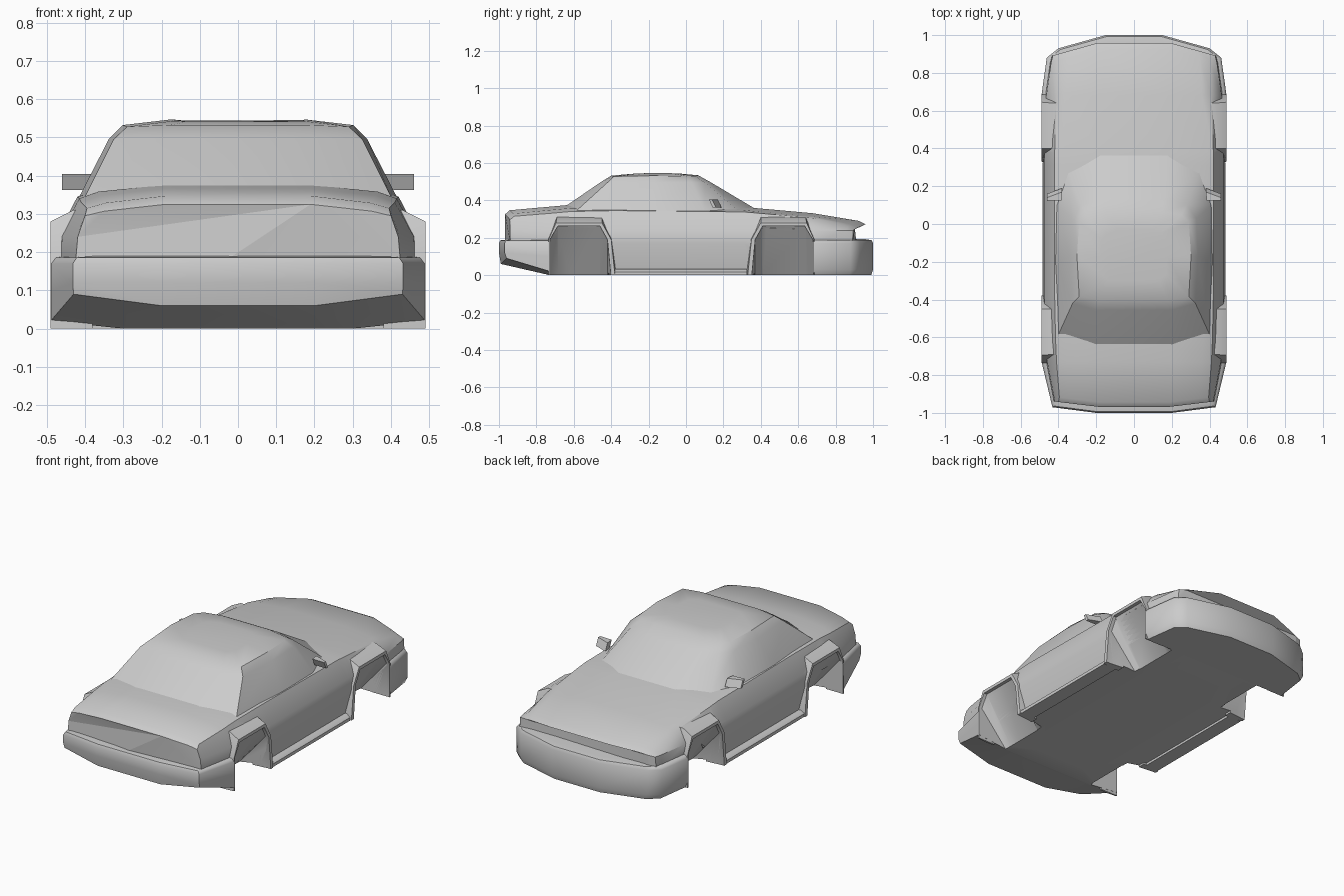
import bpy, bmesh
from math import radians

if "Cube" in bpy.data.objects:
    bpy.data.objects.remove(bpy.data.objects["Cube"])


def loft(name, rings, angle=40):
    """Skin equal-length closed rings, cap both ends, shade smooth by angle."""
    n = len(rings[0])
    bm = bmesh.new()
    vs = [[bm.verts.new(p) for p in r] for r in rings]
    for a, b in zip(vs, vs[1:]):
        for i in range(n):
            j = (i + 1) % n
            bm.faces.new((a[i], a[j], b[j], b[i]))
    bm.faces.new(vs[0])
    bm.faces.new(vs[-1])
    bmesh.ops.recalc_face_normals(bm, faces=bm.faces)
    me = bpy.data.meshes.new(name)
    bm.to_mesh(me)
    bm.free()
    ob = bpy.data.objects.new(name, me)
    bpy.context.collection.objects.link(ob)
    smooth(ob, angle)
    return ob


def activate(ob):
    bpy.ops.object.select_all(action='DESELECT')
    ob.select_set(True)
    bpy.context.view_layer.objects.active = ob


def smooth(ob, angle=40):
    activate(ob)
    bpy.ops.object.shade_smooth_by_angle(angle=radians(angle))


def mirrored(half):
    """Complete a half outline (x > 0) with its mirror image."""
    return half + [(-p[0], *p[1:]) for p in reversed(half)]


def cut(ob, cutter):
    activate(ob)
    m = ob.modifiers.new("cut", 'BOOLEAN')
    m.operation, m.solver, m.object = 'DIFFERENCE', 'EXACT', cutter
    bpy.ops.object.modifier_move_to_index(modifier=m.name, index=0)
    bpy.ops.object.modifier_apply(modifier=m.name)


# Lower body: y, side x, shoulder x, shoulder z, crown z, floor z, end bow
stations = [
    (-.97, .425, .40, .295, .325, .10, .03),
    (-.945, .43, .395, .315, .347, .08, .03),
    (-.73, .465, .41, .33, .366, .00, 0),
    (-.62, .475, .415, .34, .376, .00, 0),
    (-.38, .48, .42, .345, .378, .00, 0),
    (.31, .48, .42, .338, .366, .00, 0),
    (.38, .48, .42, .332, .358, .00, 0),
    (.68, .47, .41, .305, .331, .00, 0),
    (.93, .445, .40, .262, .29, .01, .07),
    (.965, .435, .39, .245, .272, .01, .07),
]
rings = []
for y, w, sx, sz, zt, zb, bow in stations:
    half = [(.15, zb), (.30, zb), (w - .03, zb + .02), (w, .17), (w - .006, .24),
            (sx, sz), (sx - .05, zt - .018), (.19, zt)]
    s = 1 if y > 0 else -1
    rings.append(mirrored([(x, y - s * bow * max(0, x - .17) / .25, z) for x, z in half]))
body = loft("body", rings)

# Wheel arches: flared lips, then tapering wells cut from the sides
arch = [(-.74, 0), (-.74, .19), (-.69, .31), (-.45, .31), (-.39, .20), (-.37, 0)]
lip = [(-.735, .0), (-.735, .19), (-.695, .28), (-.45, .28), (-.40, .19), (-.38, .0)]
well = [(-.728, .0), (-.728, .19), (-.685, .262), (-.46, .262), (-.42, .19), (-.40, .0)]
for end in ("rear", "front"):
    fy = (lambda y: y) if end == "rear" else (lambda y: -.05 - y)
    for side, s in (("right", 1), ("left", -1)):
        flare = loft(f"{end}_{side}_arch_flare", [
            [(s * .38, fy(y), z) for y, z in arch],
            [(s * .43, fy(y), z) for y, z in arch],
            [(s * .49, fy(y), z) for y, z in lip]])
        cutter = loft("well_cutter", [
            [(s * .29, fy(y), z * .02 - .02) for y, z in well],
            [(s * .47, fy(y), z if z else -.02) for y, z in well],
            [(s * .60, fy(y), z if z else -.02) for y, z in well]])
        cutter.hide_render = True
        cut(body, cutter)
        cut(flare, cutter)
        bpy.data.objects.remove(cutter)
        smooth(flare)
smooth(body)

# Bumpers
plan = [(.49, .68), (.462, .88), (.40, .93), (.15, 1.0)]


def bumper_ring(pts, y0, k, z):
    return mirrored([(x * k, y0 + (y - y0) * k, z) for x, y in pts])


loft("hood_end_bumper", [bumper_ring(plan, .68, k, z) for k, z in
                         ((.97, 0), (1, .03), (1, .17), (.975, .187), (.88, .192))], 50)
tail = [(.49, -.727), (.432, -.97), (.20, -1.0)]
loft("trunk_end_bumper", [
    mirrored([(.30, -.727, 0), (.29, -.74, .003), (.20, -.75, .005)]),
    mirrored([(.49, -.727, .02), (.43, -.96, .09), (.20, -.99, .06)]),
    mirrored([(.49, -.727, .10), (.432, -.97, .12), (.20, -1.0, .12)]),
    bumper_ring(tail, -.727, 1, .17),
    bumper_ring(tail, -.727, .975, .186),
    bumper_ring(tail, -.727, .86, .19)], 50)

# Cabin: rings from the belt line up to the roof crown
cabin = [
    [(.2, -.645, .368), (.40, -.585, .345), (.415, -.2, .345), (.41, .10, .34),
     (.35, .28, .342), (.18, .37, .355)],
    [(.2, -.455, .498), (.325, -.42, .495), (.338, -.17, .495), (.33, .03, .495),
     (.28, .10, .495), (.16, .135, .495)],
    [(.18, -.40, .532), (.29, -.385, .528), (.302, -.17, .532), (.29, .01, .528),
     (.25, .05, .53), (.15, .065, .534)],
    [(.13, -.30, .541), (.17, -.27, .543), (.175, -.17, .547), (.17, -.08, .545),
     (.14, -.05, .544), (.09, -.03, .543)],
]
loft("cabin", [mirrored(r) for r in cabin], 35)

# Sills and door mirrors
for side, s in (("right", 1), ("left", -1)):
    prof = [(.40, 0), (.485, 0), (.485, .018), (.465, .034), (.40, .034)]
    loft(f"{side}_sill", [[(s * x, y, z) for x, z in prof] for y in (-.385, .325)])
    foot = [(.385, .15), (.46, .148), (.46, .165), (.38, .195)]
    loft(f"{side}_door_mirror", [
        [(s * x, y - .005, .362) for x, y in foot],
        [(s * x, y - .025, .404) for x, y in foot]], 20)
